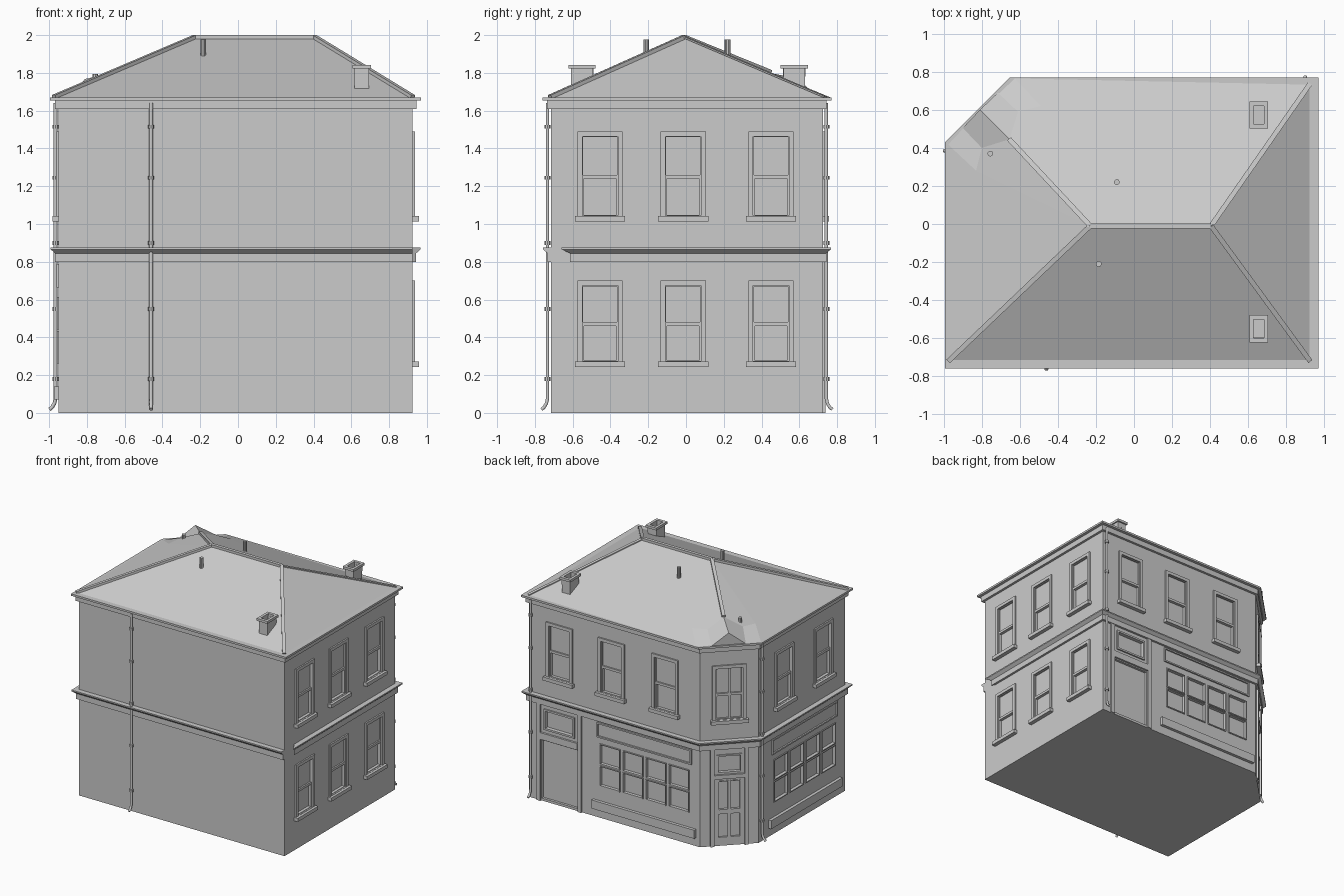
import bpy, bmesh, math
from mathutils import Vector, Matrix

if "Cube" in bpy.data.objects:
    bpy.data.objects.remove(bpy.data.objects["Cube"])

R2 = math.sqrt(2)


def finish(name, bm):
    bmesh.ops.recalc_face_normals(bm, faces=bm.faces)
    me = bpy.data.meshes.new(name)
    bm.to_mesh(me)
    bm.free()
    ob = bpy.data.objects.new(name, me)
    bpy.context.collection.objects.link(ob)
    return ob


def footprint(d):
    """Building outline with one cut corner, grown outward by d."""
    x0, x1, y0, y1, c = -.95 - d, .925 + d, -.715 - d, .725 + d, 1.36 + d * R2
    return [(x1, y0), (x1, y1), (y1 - c, y1), (x0, x0 + c), (x0, y0)]


def prism(bm, pts, z0, z1):
    lo = [bm.verts.new((x, y, z0)) for x, y in pts]
    hi = [bm.verts.new((x, y, z1)) for x, y in pts]
    bm.faces.new(lo[::-1])
    bm.faces.new(hi)
    for i in range(len(pts)):
        j = (i + 1) % len(pts)
        bm.faces.new((lo[i], lo[j], hi[j], hi[i]))


# Walls: origin, along direction, outward direction
WALLS = {
    'right': (Vector((.925, 0, 0)), Vector((0, 1, 0)), Vector((1, 0, 0))),
    'back': (Vector((0, .725, 0)), Vector((1, 0, 0)), Vector((0, 1, 0))),
    'left': (Vector((-.95, 0, 0)), Vector((0, 1, 0)), Vector((-1, 0, 0))),
    'corner': (Vector((-.7925, .5675, 0)), Vector((1, 1, 0)) / R2, Vector((-1, 1, 0)) / R2),
}


def wall_box(bm, wall, u0, u1, z0, z1, d0, d1):
    o, u, n = WALLS[wall]
    prism(bm, [(o + u * a + n * b).to_2d() for a, b in ((u0, d0), (u1, d0), (u1, d1), (u0, d1))], z0, z1)


def frame(bm, wall, u0, u1, z0, z1, w, d):
    """Raised surround, w wide, lying outside the given opening."""
    for a, b, c, e in ((u0 - w, u0, z0 - w, z1 + w), (u1, u1 + w, z0 - w, z1 + w),
                       (u0, u1, z0 - w, z0), (u0, u1, z1, z1 + w)):
        wall_box(bm, wall, a, b, c, e, -.002, d)


cuts, frames, sills, shop, doors = (bmesh.new() for _ in range(5))


def recess(wall, u0, u1, z0, z1, depth):
    wall_box(cuts, wall, u0, u1, z0, z1, -depth, .05)


def window(wall, u, z, h=.42, w=.18, sashes=True):
    a, b, m = u - w / 2, u + w / 2, z + h * .49
    if sashes:
        recess(wall, a, b, m + .014, z + h, .012)
        recess(wall, a + .005, b - .005, z + .008, m - .006, .024)
    else:
        for i in (0, 1):
            p = a + i * w / 2
            recess(wall, p + .008, p + w / 2 - .008, m + .01, z + h, .015)
            recess(wall, p + .008, p + w / 2 - .008, z + .01, m - .01, .015)
    frame(frames, wall, a - .004, b + .004, z + .004, z + h + .004, .026, .012)
    wall_box(sills, wall, u - w / 2 - .043, u + w / 2 + .043, z - .027, z + .002, -.002, .033)


# Sash windows
for u in (-.455, -.015, .45):
    window('right', u, 1.04)
    window('right', u, .27, .4)
for u in (.645, .17, -.32):
    window('back', u, 1.04)
for u in (.08, -.43):
    window('left', u, 1.04)
window('corner', 0, 1.04, .42, .2, False)


def shopfront(wall, a, b):
    """Sign board, 4 x 2 panes and a stall riser."""
    frame(shop, wall, a, b, .675, .775, .012, .012)
    step = (b - a) / 4
    for i in range(4):
        for z in (.27, .45):
            p, q = a + i * step + .02, a + (i + 1) * step - .02
            recess(wall, p, q, z, z + .155, .018)
            frame(shop, wall, p, q, z, z + .155, .008, .008)
    wall_box(shop, wall, a - .05, b + .05, .07, .14, -.002, .025)


shopfront('back', -.55, .29)
shopfront('left', -.6, .23)

# Side door with transom light
recess('back', .48, .81, .02, .5, .02)
recess('back', .52, .77, .61, .75, .02)
frame(doors, 'back', .52, .77, .61, .75, .015, .012)
for u in (.44, .815):
    wall_box(doors, 'back', u, u + .035, 0, .8, -.002, .014)
wall_box(doors, 'back', .475, .815, .51, .565, -.002, .016)

# Corner double door with transom and pilasters
for a, b in ((-.08, -.012), (.012, .08)):
    recess('corner', a, b, .3, .53, .015)
    recess('corner', a, b, .07, .26, .015)
    frame(doors, 'corner', a, b, .3, .53, .007, .006)
recess('corner', -.085, .085, .61, .74, .018)
frame(doors, 'corner', -.085, .085, .61, .74, .012, .01)
for u in (-.145, .115):
    wall_box(doors, 'corner', u, u + .03, 0, .8, -.002, .016)
wall_box(doors, 'corner', -.115, .115, .555, .588, -.002, .016)

# Body with recesses cut in
bm = bmesh.new()
prism(bm, footprint(0), 0, 1.63)
walls = finish('walls', bm)
cutter = finish('recess_cutter', cuts)
cutter.hide_render = True
mod = walls.modifiers.new('recesses', 'BOOLEAN')
mod.operation, mod.solver, mod.object = 'DIFFERENCE', 'EXACT', cutter
bpy.context.view_layer.objects.active = walls
bpy.ops.object.modifier_apply(modifier=mod.name)
bpy.data.objects.remove(cutter)
finish('window_frames', frames)
finish('window_sills', sills)
finish('shopfront_trim', shop)
finish('door_trim', doors)

# Eaves cornice
bm = bmesh.new()
prism(bm, footprint(.02), 1.61, 1.656)
prism(bm, footprint(.044), 1.654, 1.67)
finish('eaves_cornice', bm)

# String course swept round the walls, open at the front right corner
bm = bmesh.new()
rings = []
for d, z in ((-.005, .8), (.018, .8), (.018, .845), (.042, .866), (.042, .876), (-.005, .876)):
    f = footprint(d)
    path = [(.925 + d, -.58 - 1.9 * max(d, .0))] + f[1:] + [(.925, -.715 - d)]
    rings.append([bm.verts.new((x, y, z)) for x, y in path])
for a, b in zip(rings, rings[1:] + rings[:1]):
    for i in range(len(a) - 1):
        bm.faces.new((a[i], a[i + 1], b[i + 1], b[i]))
for i in (0, -1):
    bm.faces.new([r[i] for r in rings])
finish('string_course', bm)

# Hipped roof with a small gable over the cut corner
P = dict(a=(-.23, -.01, 1.985), b=(.405, -.01, 1.985), fl=(-.975, -.72, 1.668), fr=(.925, -.72, 1.668),
         br=(.925, .737, 1.668), h=(-.655, .445, 1.8), p=(-.81, .6, 1.768),
         c1=(-.98, .42, 1.668), v1=(-.83, .28, 1.73), k1=(-.8, .4, 1.742), g1=(-.9, .505, 1.668))
for s in 'cvkg':
    x, y, z = P[s + '1']
    P[s + '2'] = (-.21 - y, -.21 - x, z)
bm = bmesh.new()
V = {k: bm.verts.new(v) for k, v in P.items()}
for face in ('fl fr b a', 'fr br b', 'fl a v1 c1', 'a h k1 v1', 'c1 v1 k1 g1', 'g1 k1 h p', 'g1 p g2',
             'p h k2 g2', 'g2 k2 v2 c2', 'a v2 k2 h', 'a b v2', 'b br c2 v2', 'fr fl c1 g1 g2 c2 br'):
    bm.faces.new([V[k] for k in face.split()])
finish('roof', bm)

# Ridge and hip caps
bm = bmesh.new()
for s, e in ('ab', ('a', 'fl'), ('b', 'fr'), ('a', 'h'), ('b', 'br')):
    p, q = Vector(P[s]), Vector(P[e])
    v = q - p
    h = .008 if e == 'br' else .02
    m = Matrix.Translation((p + q) / 2 + Vector((0, 0, .005))) @ v.to_track_quat('X', 'Z').to_matrix().to_4x4()
    bmesh.ops.create_cube(bm, size=1, matrix=m @ Matrix.Diagonal((v.length, .026, h, 1)))
finish('ridge_caps', bm)


def rect(x, y, w, d):
    return [(x - w, y - d), (x + w, y - d), (x + w, y + d), (x - w, y + d)]


# Chimneys: shaft, collar rim and hollow top
bm = bmesh.new()
for y in (-.55, .573):
    prism(bm, rect(.655, y, .038, .058), 1.69, 1.79)
    for s in (-1, 1):
        prism(bm, rect(.655 + s * .033, y, .006, .058), 1.78, 1.825)
        prism(bm, rect(.655, y + s * .053, .027, .006), 1.78, 1.825)
        prism(bm, rect(.655 + s * .038, y, .011, .072), 1.823, 1.843)
        prism(bm, rect(.655, y + s * .06, .027, .012), 1.823, 1.843)
finish('chimneys', bm)


def cylinder(bm, x, y, z0, z1, r, n=10):
    bmesh.ops.create_cone(bm, cap_ends=True, segments=n, radius1=r, radius2=r, depth=z1 - z0,
                          matrix=Matrix.Translation((x, y, (z0 + z1) / 2)))


# Roof vents
bm = bmesh.new()
for x, y, z0, z1 in ((-.185, -.21, 1.87, 1.976), (-.09, .22, 1.86, 1.976), (-.755, .37, 1.73, 1.795)):
    cylinder(bm, x, y, z0, z1, .015)
finish('roof_vents', bm)

# Downpipes with kicked-out feet and collars
collars = bmesh.new()
for name, x, y, nx, ny in (('front', -.46, -.733, 0, -1), ('back', .9, .743, 0, 1), ('left', -.966, .385, -1, 0)):
    cu = bpy.data.curves.new(name + '_downpipe', 'CURVE')
    cu.dimensions, cu.bevel_depth, cu.bevel_resolution, cu.use_fill_caps = '3D', .01, 1, True
    sp = cu.splines.new('POLY')
    pts = ((0, 1.64), (0, .075), (.006, .05), (.018, .03), (.032, .018))
    sp.points.add(len(pts) - 1)
    for p, (o, z) in zip(sp.points, pts):
        p.co = (x + nx * o, y + ny * o, z, 1)
    ob = bpy.data.objects.new(name + '_downpipe', cu)
    bpy.context.collection.objects.link(ob)
    bpy.ops.object.select_all(action='DESELECT')
    ob.select_set(True)
    bpy.context.view_layer.objects.active = ob
    bpy.ops.object.convert(target='MESH')
    for z in (.17, .54, .89, 1.235, 1.505):
        cylinder(collars, x, y, z, z + .02, .016, 8)
finish('pipe_collars', collars)
